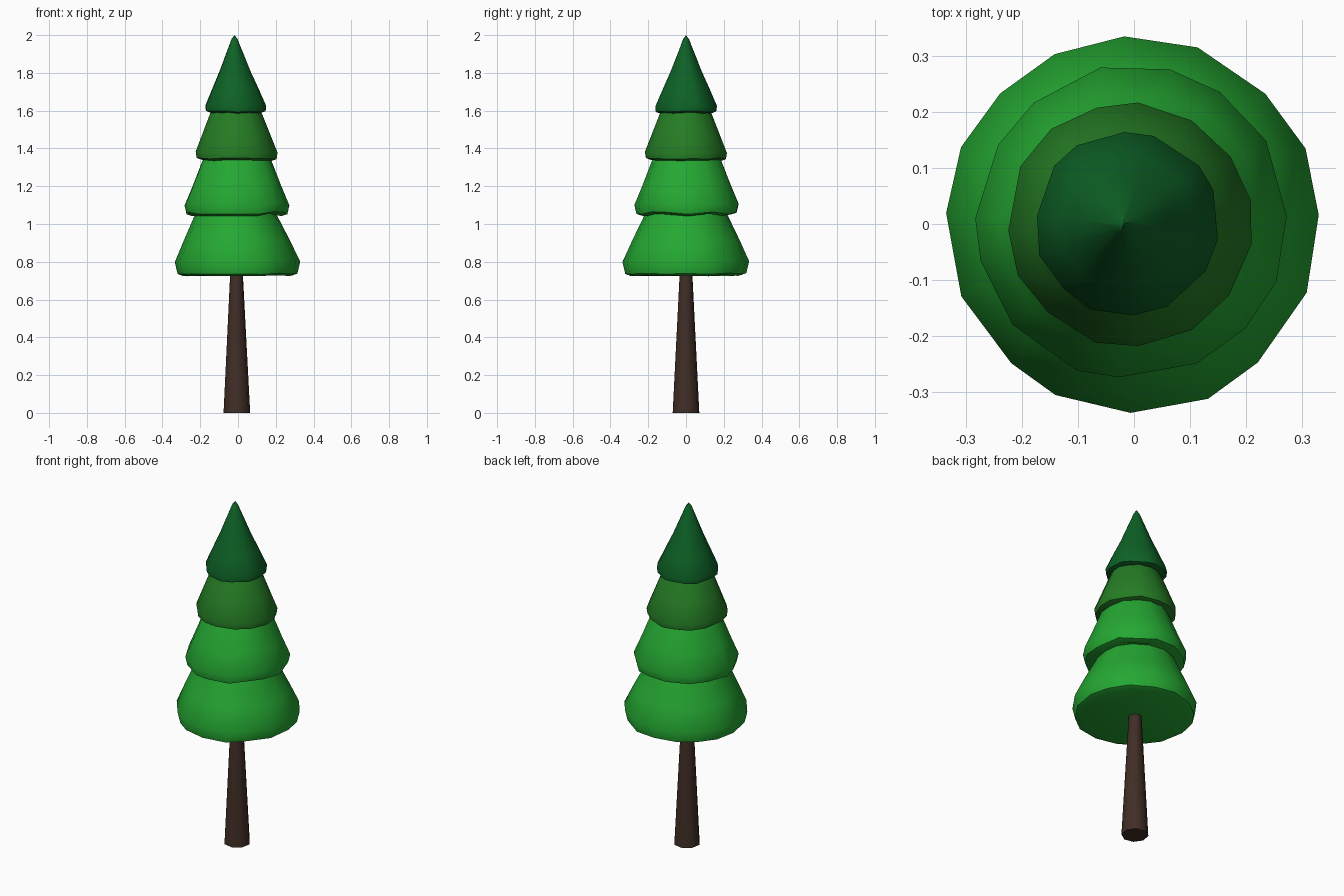
import bpy, bmesh, math, random

if "Cube" in bpy.data.objects:
    bpy.data.objects.remove(bpy.data.objects["Cube"])

random.seed(4)


def material(name, rgb):
    m = bpy.data.materials.new(name)
    m.diffuse_color = (*rgb, 1)
    m.use_nodes = True
    m.node_tree.nodes["Principled BSDF"].inputs["Base Color"].default_value = m.diffuse_color
    return m


light_green = material("light green", (0.018, 0.39, 0.032))
mid_green = material("mid green", (0.018, 0.20, 0.018))
dark_green = material("dark green", (0.004, 0.12, 0.019))
bark = material("brown bark", (0.052, 0.027, 0.019))


def lathe(name, profile, sides, mat, jitter=0.0, wave=0.0, turn=0.0, angle=50):
    """Stack rings (x centre, radius, z); radius 0 makes an apex. Both ends are closed."""
    bm = bmesh.new()
    step = math.tau / sides
    spokes = [(i * step + turn + random.uniform(-1, 1) * jitter * 4,
               1 + random.uniform(-1, 1) * jitter,
               random.uniform(-1, 1) * wave) for i in range(sides)]
    rings = []
    for cx, r, z in profile:
        if r == 0:
            rings.append([bm.verts.new((cx, 0, z))])
        else:
            rings.append([bm.verts.new((cx + r * k * math.cos(a), r * k * math.sin(a), z + dz))
                          for a, k, dz in spokes])
    for low, up in zip(rings, rings[1:]):
        for i in range(sides):
            j = (i + 1) % sides
            if len(up) == 1:
                bm.faces.new((low[i], low[j], up[0]))
            else:
                bm.faces.new((low[i], low[j], up[j], up[i]))
    bm.faces.new(rings[0][::-1])
    if len(rings[-1]) > 1:
        bm.faces.new(rings[-1])
    bmesh.ops.recalc_face_normals(bm, faces=bm.faces[:])
    mesh = bpy.data.meshes.new(name)
    bm.to_mesh(mesh)
    bm.free()
    mesh.materials.append(mat)
    ob = bpy.data.objects.new(name, mesh)
    bpy.context.collection.objects.link(ob)
    bpy.ops.object.select_all(action='DESELECT')
    ob.select_set(True)
    bpy.context.view_layer.objects.active = ob
    bpy.ops.object.shade_smooth_by_angle(angle=math.radians(angle))


# Tapered trunk
lathe("trunk", [(-0.006, 0.072, 0), (-0.008, 0.033, 0.76)], 8, bark, turn=0.2)

# Foliage tiers, bottom to top
lathe("bottom_tier", [(0, 0.292, 0.727), (0, 0.319, 0.737), (0, 0.334, 0.80),
                      (-0.004, 0.282, 0.915), (-0.01, 0.222, 1.04), (-0.01, 0.20, 1.09)],
      16, light_green, 0.016, 0.004)
lathe("lower_middle_tier", [(-0.006, 0.235, 1.048), (-0.006, 0.268, 1.058), (-0.006, 0.279, 1.105),
                            (-0.006, 0.235, 1.21), (-0.006, 0.186, 1.335), (-0.006, 0.165, 1.37)],
      15, light_green, 0.02, 0.007, 0.1)
lathe("upper_middle_tier", [(-0.008, 0.185, 1.337), (-0.008, 0.212, 1.347), (-0.008, 0.217, 1.38),
                            (-0.009, 0.178, 1.48), (-0.01, 0.137, 1.585), (-0.01, 0.12, 1.61)],
      15, mid_green, 0.016, 0.004, 0.2)
lathe("top_tier", [(-0.013, 0.135, 1.588), (-0.013, 0.16, 1.597), (-0.013, 0.163, 1.625),
                   (-0.014, 0.122, 1.72), (-0.016, 0.082, 1.81),
                   (-0.018, 0.016, 1.978), (-0.018, 0, 2.0)],
      14, dark_green, 0.02, 0.004, 0.3)
